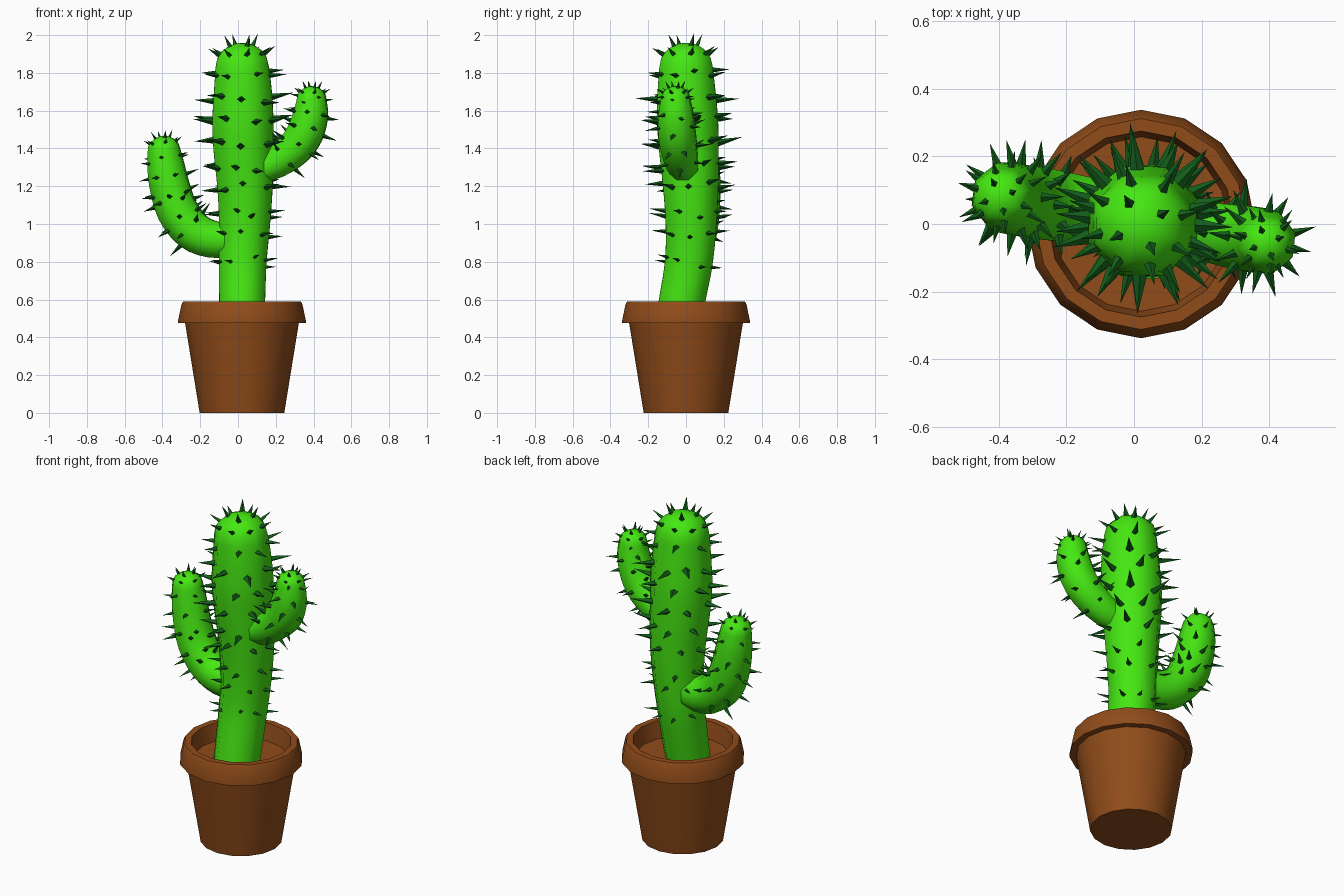
import bpy, math, random
from mathutils import Vector, Matrix

if "Cube" in bpy.data.objects:
    bpy.data.objects.remove(bpy.data.objects["Cube"])

random.seed(4)


def material(name, rgb):
    m = bpy.data.materials.new(name)
    m.diffuse_color = (*rgb, 1)
    m.use_nodes = True
    m.node_tree.nodes["Principled BSDF"].inputs["Base Color"].default_value = m.diffuse_color
    return m


GREEN = material("green", (0.06, 0.8, 0.006))
DARK = material("dark_green", (0.006, 0.11, 0.01))
CLAY = material("clay", (0.28, 0.072, 0.01))


def add_mesh(name, verts, faces, mat, smooth=None):
    me = bpy.data.meshes.new(name)
    me.from_pydata(verts, [], faces)
    me.materials.append(mat)
    ob = bpy.data.objects.new(name, me)
    bpy.context.collection.objects.link(ob)
    if smooth:
        bpy.ops.object.select_all(action='DESELECT')
        ob.select_set(True)
        bpy.context.view_layer.objects.active = ob
        bpy.ops.object.shade_smooth_by_angle(angle=math.radians(smooth))
    return ob


def skin(rings, n):
    """Quads between consecutive rings of n vertices, ends closed."""
    faces = [(i*n + j, i*n + (j+1) % n, (i+1)*n + (j+1) % n, (i+1)*n + j)
             for i in range(rings - 1) for j in range(n)]
    return faces + [tuple(reversed(range(n))), tuple(range((rings-1)*n, rings*n))]


# Pot with thick rim and soil surface, 16 sides
profile = [(.224, 0), (.301, .475), (.338, .475), (.338, .49), (.32, .575),
           (.312, .59), (.275, .59), (.258, .49)]
N = 16
pot = [(.021 + r*math.cos(2*math.pi*j/N), r*math.sin(2*math.pi*j/N), z)
       for r, z in profile for j in range(N)]
add_mesh("pot", pot, skin(len(profile), N), CLAY, 30)


def frames(points, steps=3):
    """Smooth path of (centre, tangent, side, up, radius) through x, y, z, r points."""
    p = [Vector(q) for q in points]
    p = [2*p[0] - p[1]] + p + [2*p[-1] - p[-2]]
    path = []
    for i in range(1, len(p) - 2):
        for k in range(steps):
            t = k / steps
            path.append(.5*(2*p[i] + (p[i+1]-p[i-1])*t
                            + (2*p[i-1] - 5*p[i] + 4*p[i+1] - p[i+2])*t*t
                            + (3*p[i] - p[i-1] - 3*p[i+1] + p[i+2])*t**3))
    path.append(p[-2])
    out, side = [], Vector((0, 1, 0))
    for i, q in enumerate(path):
        t = (path[min(i+1, len(path)-1)] - path[max(i-1, 0)]).to_3d().normalized()
        side = (side - t*side.dot(t)).normalized()
        out.append((q.to_3d(), t, side, t.cross(side), q.w))
    return out


def ribbed_stem(name, fr, cap=.85, n=16):
    """Ribbed tube with a rounded tip."""
    c, t, s, u, r = fr[-1]
    rings = fr + [(c + t*cap*r*math.sin(a), t, s, u, r*math.cos(a))
                  for a in (math.radians(d) for d in (22, 42, 60, 76))]
    verts = []
    for c2, _, s2, u2, r2 in rings:
        for j in range(n):
            a = 2*math.pi*j/n
            k = r2 * (1.0 if j % 2 else .93)
            verts.append(c2 + s2*k*math.cos(a) + u2*k*math.sin(a))
    verts.append(c + t*cap*r)
    faces = skin(len(rings), n)[:-1]
    base = (len(rings)-1)*n
    faces += [(base + j, base + (j+1) % n, len(verts)-1) for j in range(n)]
    ob = add_mesh(name, verts, faces, GREEN)
    ob.data.shade_smooth()


def spikes(name, fr, first, spacing, per_ring, length, width, cap=.85):
    """Four-sided thorns in staggered rings along the stem and over its tip."""
    verts, faces = [], []

    def thorn(pos, d, l, w):
        m = d.to_track_quat('Z', 'Y').to_matrix()
        b = len(verts)
        for x, y in ((w, 0), (0, w*.8), (-w, 0), (0, -w*.8)):
            verts.append(pos - d*.015 + m @ Vector((x, y, 0)))
        verts.append(pos + d*l)
        faces.extend([(b+i, b+(i+1) % 4, b+4) for i in range(4)])
        faces.append((b+3, b+2, b+1, b))

    dist, nxt, row = 0, first, 0
    for i in range(len(fr) - 1):
        dist += (fr[i+1][0] - fr[i][0]).length
        if dist < nxt:
            continue
        nxt += spacing
        row += 1
        c, t, s, u, r = fr[i+1]
        for j in range(per_ring):
            a = 2*math.pi*(j + .5*(row % 2))/per_ring + random.uniform(-.15, .15)
            d = s*math.cos(a) + u*math.sin(a)
            f = (r / max(q[4] for q in fr))**2
            thorn(c + d*r*.96 + t*random.uniform(-.02, .02),
                  (d + t*random.uniform(-.05, .2)).normalized(),
                  length*f*random.uniform(.8, 1.15), width*f)
    c, t, s, u, r = fr[-1]
    for lat, count in ((32, per_ring), (62, 4)):
        b = math.radians(lat)
        for j in range(count):
            a = 2*math.pi*(j + .3)/count
            d = s*math.cos(a) + u*math.sin(a)
            thorn(c + d*r*.96*math.cos(b) + t*r*cap*math.sin(b),
                  (d*math.cos(b) + t*math.sin(b)).normalized(), length*.6, width*.75)
    add_mesh(name, verts, faces, DARK)


# Trunk and two arms: x, y, z, radius
trunk = frames([(.02, -.045, .47, .128), (.022, -.02, .6, .131), (.025, .015, .8, .136),
                (.035, .027, 1.0, .145), (.037, .025, 1.2, .158), (.028, .015, 1.4, .17),
                (.026, .008, 1.55, .174), (.026, .003, 1.7, .165), (.022, 0, 1.83, .152)], 4)
left_arm = frames([(-.02, .03, .915, .095), (-.14, .04, .92, .106), (-.24, .055, .965, .112),
                   (-.32, .068, 1.07, .114), (-.362, .076, 1.2, .11),
                   (-.382, .08, 1.31, .102), (-.392, .08, 1.39, .09)])
right_arm = frames([(.1, -.01, 1.285, .075), (.2, -.02, 1.325, .09), (.295, -.035, 1.395, .1),
                    (.355, -.047, 1.48, .103), (.385, -.053, 1.58, .097),
                    (.39, -.055, 1.66, .082)])

for name, fr in (("trunk", trunk), ("left_arm", left_arm), ("right_arm", right_arm)):
    ribbed_stem(name, fr)
spikes("trunk_spikes", trunk, .32, .125, 8, .115, .025)
spikes("left_arm_spikes", left_arm, .2, .085, 6, .07, .018)
spikes("right_arm_spikes", right_arm, .17, .085, 6, .07, .018)
